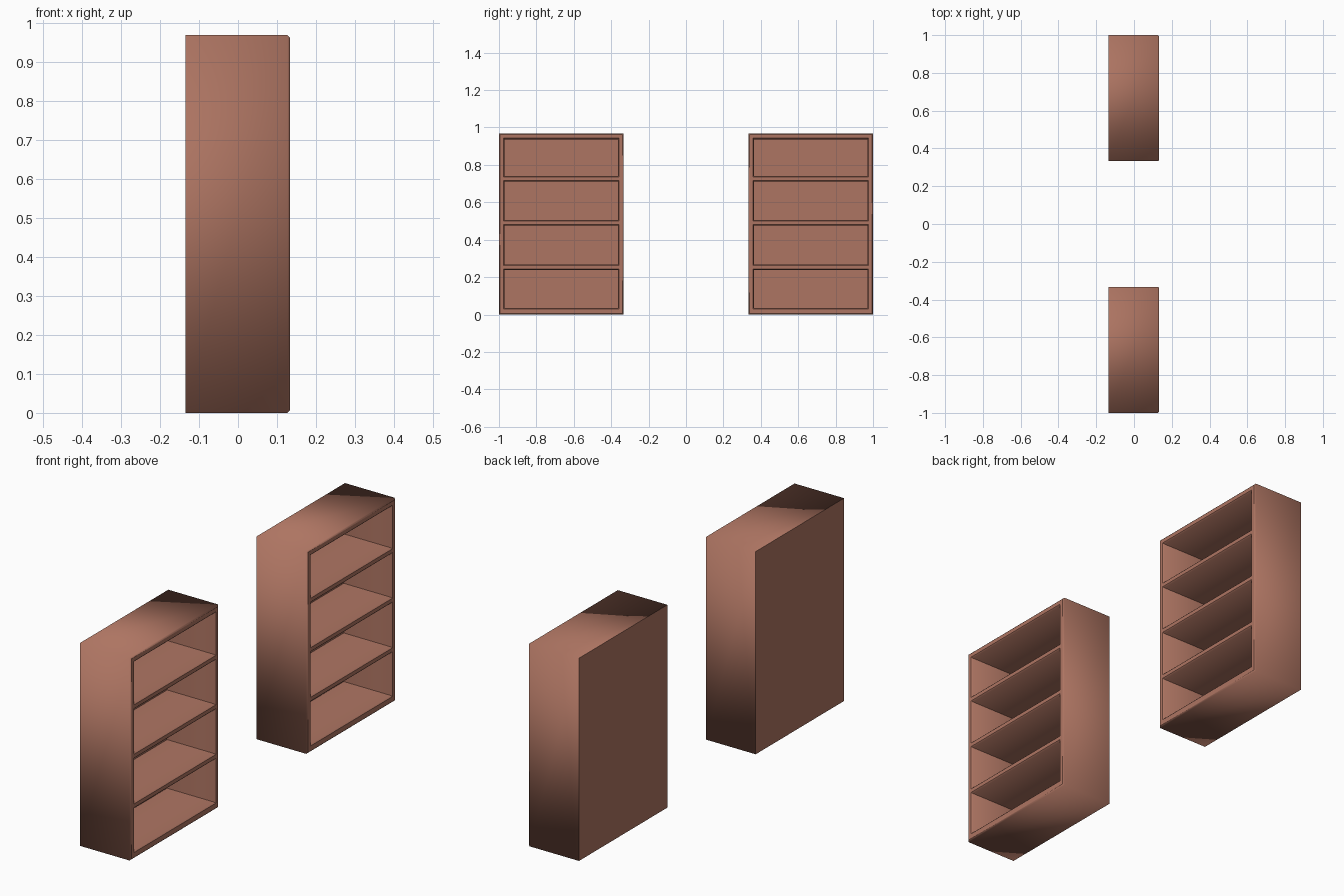
import bpy, bmesh, math

if "Cube" in bpy.data.objects:
    bpy.data.objects.remove(bpy.data.objects["Cube"])

HALF_W, HEIGHT = 0.3335, 0.968      # half width along y, height
BACK, FRONT = -0.135, 0.133         # depth range along x
INNER_BACK = -0.12                  # front of the back panel
HALF_IN = 0.303                     # half width of the openings
OPENINGS = [(0.036, 0.238), (0.268, 0.475), (0.505, 0.711), (0.741, 0.937)]

wood = bpy.data.materials.new("reddish_brown_wood")
wood.diffuse_color = (0.42, 0.176, 0.122, 1)
wood.use_nodes = True
wood.node_tree.nodes["Principled BSDF"].inputs["Base Color"].default_value = wood.diffuse_color


def bookcase(name, cy):
    bm = bmesh.new()

    def ring(x, hw, z0, z1):
        return [bm.verts.new((x, y, z)) for y, z in
                ((-hw, z0), (hw, z0), (hw, z1), (-hw, z1))]

    # outer shell and back
    f = ring(FRONT, HALF_W, 0, HEIGHT)
    b = ring(BACK, HALF_W, 0, HEIGHT)
    bm.faces.new(b)
    for i in range(4):
        j = (i + 1) % 4
        bm.faces.new((f[i], f[j], b[j], b[i]))

    # recessed compartments
    fronts = []
    for z0, z1 in OPENINGS:
        o = ring(FRONT, HALF_IN, z0, z1)
        r = ring(INNER_BACK, HALF_IN, z0, z1)
        bm.faces.new(r)
        for i in range(4):
            j = (i + 1) % 4
            bm.faces.new((o[i], o[j], r[j], r[i]))
        fronts.append(o)

    # front frame: rails, stiles and shelf edges
    lo, hi = fronts[0], fronts[-1]
    bm.faces.new((f[0], f[1], lo[1], lo[0]))
    bm.faces.new((f[2], f[3], hi[3], hi[2]))
    bm.faces.new([f[3], f[0]] + [v for o in fronts for v in (o[0], o[3])])
    bm.faces.new([f[2], f[1]] + [v for o in fronts for v in (o[1], o[2])])
    for p, q in zip(fronts, fronts[1:]):
        bm.faces.new((p[3], p[2], q[1], q[0]))
    bmesh.ops.recalc_face_normals(bm, faces=bm.faces)

    # small bevel on all front edges
    edges = [e for e in bm.edges
             if all(v.co.x > FRONT - 1e-4 for v in e.verts)
             and e.calc_face_angle(0) > 1]
    bmesh.ops.bevel(bm, geom=edges, offset=0.006, offset_type='OFFSET',
                    segments=1, profile=0.5, affect='EDGES')
    bm.normal_update()

    # shell corners shade softly, all else stays crisp
    for fc in bm.faces:
        fc.smooth = True
    for e in bm.edges:
        mid = (e.verts[0].co + e.verts[1].co) / 2
        corner = (abs(mid.y) > HALF_W - 0.01
                  and abs(mid.z - HEIGHT / 2) > HEIGHT / 2 - 0.01)
        flat = any(abs(fc.normal.x) > 0.9 for fc in e.link_faces)
        if flat or (e.calc_face_angle(0) > math.radians(50) and not corner):
            e.smooth = False

    me = bpy.data.meshes.new(name)
    bm.to_mesh(me)
    bm.free()
    me.materials.append(wood)
    ob = bpy.data.objects.new(name, me)
    ob.location.y = cy
    bpy.context.collection.objects.link(ob)


bookcase("bookcase_near", -0.6665)
bookcase("bookcase_far", 0.6665)
